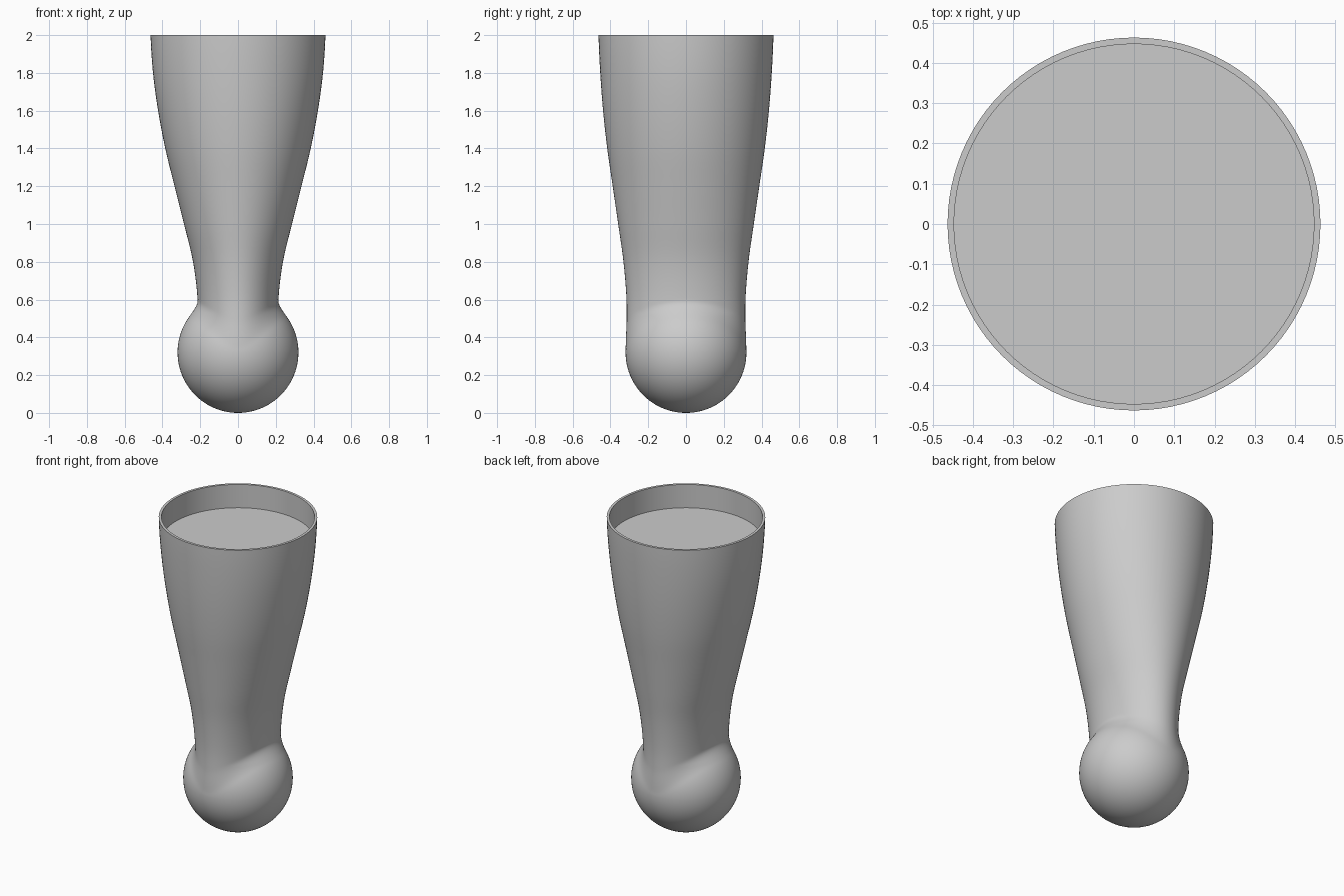
import bpy, bmesh, math

cube = bpy.data.objects.get("Cube")
if cube:
    bpy.data.objects.remove(cube, do_unlink=True)

SEGMENTS = 96
BALL = 0.32          # ball radius and height of its centre
TOP = 2.0
FLOOR = 1.85         # floor of the socket
INNER = 0.447        # socket radius

# Half-widths of the shaft, every 0.2 in height from 0.4 up to the rim
HALF_X = [0.213, 0.214, 0.238, 0.286, 0.336, 0.385, 0.423, 0.450, 0.463]
HALF_Y = [0.315, 0.315, 0.331, 0.359, 0.388, 0.417, 0.439, 0.454, 0.463]


def spline(values, z):
    """Smooth curve through evenly spaced values."""
    t = min(max((z - 0.4) / 0.2, 0), len(values) - 1)
    i = min(int(t), len(values) - 2)
    f = t - i
    a, b, c, d = (values[min(max(i + k, 0), len(values) - 1)] for k in (-1, 0, 1, 2))
    return b + f * (c - a + f * (2*a - 5*b + 4*c - d + f * (3*(b - c) + d - a))) / 2


def outer_radius(angle, z):
    """Ball blended softly into the oval shaft."""
    ball = math.sqrt(max(BALL**2 - (z - BALL)**2, 0))
    if z <= BALL:
        return ball
    shaft = 1 / math.hypot(math.cos(angle) / spline(HALF_X, z),
                           math.sin(angle) / spline(HALF_Y, z))
    k = 0.05 * min((z - BALL) / 0.2, 1) + 1e-6
    h = max(k - abs(ball - shaft), 0) / k
    return max(ball, shaft) + h * h * k / 4


bm = bmesh.new()


def ring(z, radius):
    verts = []
    for i in range(SEGMENTS):
        a = math.tau * i / SEGMENTS
        r = radius(a, z)
        verts.append(bm.verts.new((r * math.cos(a), r * math.sin(a), z)))
    return verts


def socket_radius(angle, z):
    return INNER


# Ring heights: lower half ball, fine blend zone, then the long shaft
heights = [BALL * (1 - math.cos(math.pi / 2 * i / 24)) for i in range(1, 25)]
heights += [BALL + 0.01 * i for i in range(1, 34)]
heights += [0.65 + (TOP - 0.65) * i / 36 for i in range(1, 37)]
rings = [ring(z, outer_radius) for z in heights]

# Socket wall inside the rim
rings += [ring(z, socket_radius) for z in (TOP, FLOOR)]

for low, high in zip(rings, rings[1:]):
    for i in range(SEGMENTS):
        j = (i + 1) % SEGMENTS
        bm.faces.new((low[i], low[j], high[j], high[i]))

# Bottom of the ball and floor of the socket
pole = bm.verts.new((0, 0, 0))
for i in range(SEGMENTS):
    bm.faces.new((pole, rings[0][(i + 1) % SEGMENTS], rings[0][i]))
bm.faces.new(rings[-1])
bmesh.ops.recalc_face_normals(bm, faces=bm.faces)

mesh = bpy.data.meshes.new("ball_ended_socket")
bm.to_mesh(mesh)
bm.free()
body = bpy.data.objects.new("ball_ended_socket", mesh)
bpy.context.collection.objects.link(body)

# Plain grey material
grey = bpy.data.materials.new("plain_grey")
grey.use_nodes = True
colour = (0.6, 0.6, 0.6, 1)
grey.diffuse_color = colour
grey.node_tree.nodes["Principled BSDF"].inputs["Base Color"].default_value = colour
mesh.materials.append(grey)

bpy.context.view_layer.objects.active = body
body.select_set(True)
bpy.ops.object.shade_smooth_by_angle(angle=math.radians(40))
